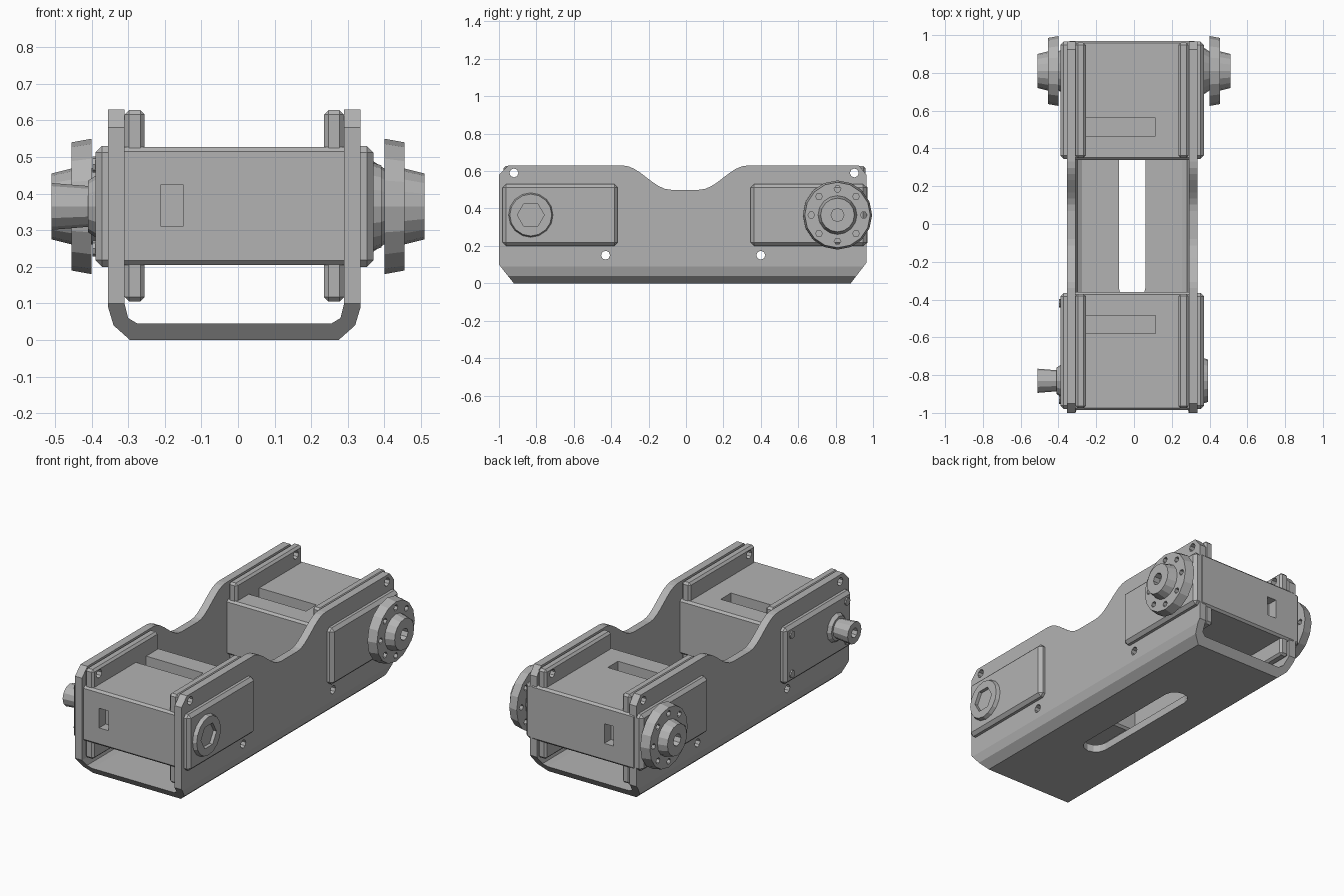
import bpy, bmesh, math
from mathutils import Matrix, Vector

old = bpy.data.objects.get("Cube")
if old:
    bpy.data.objects.remove(old, do_unlink=True)

grey = bpy.data.materials.new("neutral grey")
grey.use_nodes = True
colour = (0.45, 0.45, 0.45, 1)
grey.diffuse_color = colour
grey.node_tree.nodes["Principled BSDF"].inputs["Base Color"].default_value = colour


def finish(name, bm):
    bmesh.ops.recalc_face_normals(bm, faces=bm.faces)
    mesh = bpy.data.meshes.new(name)
    bm.to_mesh(mesh)
    bm.free()
    mesh.materials.append(grey)
    ob = bpy.data.objects.new(name, mesh)
    bpy.context.collection.objects.link(ob)
    return ob


def box(name, lo, hi, bevel=0):
    lo, hi = Vector(lo), Vector(hi)
    bm = bmesh.new()
    bmesh.ops.create_cube(bm, size=1)
    for v in bm.verts:
        v.co = (lo + hi) / 2 + v.co * (hi - lo)
    if bevel:
        bmesh.ops.bevel(bm, geom=bm.edges[:], offset=bevel, segments=1, affect='EDGES')
    return finish(name, bm)


def rod(name, x0, x1, y, z, r0, r1=None, sides=16):
    """Cylinder or cone lying along x, from x0 to x1."""
    bm = bmesh.new()
    turn = Matrix.Translation(((x0 + x1) / 2, y, z)) @ Matrix.Rotation(math.pi / 2, 4, 'Y')
    bmesh.ops.create_cone(bm, cap_ends=True, segments=sides, radius1=r0,
                          radius2=r0 if r1 is None else r1, depth=x1 - x0, matrix=turn)
    return finish(name, bm)


def prism(name, outline, offset):
    """Flat outline extruded along an offset."""
    bm = bmesh.new()
    face = bm.faces.new([bm.verts.new(p) for p in outline])
    new = bmesh.ops.extrude_face_region(bm, geom=[face])["geom"]
    bmesh.ops.translate(bm, vec=offset, verts=[g for g in new if isinstance(g, bmesh.types.BMVert)])
    return finish(name, bm)


def cut(ob, tools, operation='DIFFERENCE', keep=False):
    for tool in tools:
        tool.hide_render = True
        mod = ob.modifiers.new("cut", 'BOOLEAN')
        mod.operation, mod.object, mod.solver = operation, tool, 'EXACT'
        bpy.context.view_layer.objects.active = ob
        bpy.ops.object.modifier_apply(modifier=mod.name)
        if not keep:
            bpy.data.objects.remove(tool, do_unlink=True)


MID = -0.01          # centre plane of channel and motors
AXIS = 0.365         # height of the output axes

# Screw holes through walls and mounting flanges
holes = [rod("hole_cutter", -0.45, 0.45, y, z, 0.024, sides=8)
         for y, z in ((-0.92, 0.59), (0.9, 0.59), (-0.43, 0.15), (0.4, 0.15))]

# U-shaped channel: cross-section, trimmed to the side silhouette
half = [(0.345, 0.66), (0.345, 0.09), (0.33, 0.04), (0.285, 0.0)]
inner = [(0.265, 0.045), (0.29, 0.06), (0.3, 0.1), (0.3, 0.66)]
right = half + [(0, 0), (0, 0.045)] + inner
section = ([(MID + x, -1, z) for x, z in half]
           + [(MID - x, -1, z) for x, z in reversed(half)]
           + [(MID - x, -1, z) for x, z in reversed(inner)]
           + [(MID + x, -1, z) for x, z in inner])
channel = prism("channel_bracket", section, (0, 1.965, 0))

dip = []
for i in range(9):
    t = i / 8
    dip.append((0.33 - 0.26 * t, 0.5 + 0.13 * (0.5 + 0.5 * math.cos(math.pi * t))))
dip += [(-0.01 - y, z) for y, z in reversed(dip)]
side = [(-1.0, 0.1), (-0.92, -0.001), (0.88, -0.001), (0.965, 0.11), (0.965, 0.58), (0.925, 0.63)]
side += dip + [(-0.95, 0.63), (-1.0, 0.58)]
cut(channel, [prism("side_trim", [(-0.6, y, z) for y, z in side], (1.2, 0, 0))], 'INTERSECT')
cut(channel, holes, keep=True)

# Long rounded slot in the channel floor
slot = []
for end, start in ((0.34, 0), (-0.34, math.pi)):
    for i in range(7):
        a = start + math.pi * i / 6
        slot.append((MID + 0.07 * math.cos(a), end + 0.07 * math.sin(a), -0.1))
cut(channel, [prism("slot_cutter", slot, (0, 0, 0.25))])


def motor(name, y0, y1, top_slot, face_y):
    # Main case with a cable window in the outer end and a slot on top
    body = box(name + "_case", (MID - 0.34, y0, 0.205), (MID + 0.34, y1, 0.527), 0.012)
    cut(body, [box("slot_cutter", (-0.255, top_slot, 0.46), (0.115, top_slot + 0.095, 0.6)),
               box("window_cutter", (-0.21, face_y - 0.06, 0.31), (-0.15, face_y + 0.06, 0.425))])
    for s, label in ((-1, "right"), (1, "left")):
        # Raised side cover
        a, b = sorted((MID + s * 0.32, MID + s * 0.38))
        box(f"{name}_{label}_cover", (a, y0 + 0.005, 0.2), (b, y1 - 0.005, 0.53), 0.018)
        # Mounting flange against the channel wall
        a, b = sorted((MID + s * 0.245, MID + s * 0.2995))
        flange = box(f"{name}_{label}_flange", (a, y0 + 0.01, 0.105), (b, y1 - 0.01, 0.628), 0.012)
        cut(flange, holes, keep=True)


motor("front_motor", -0.985, -0.36, -0.58, -0.985)
motor("back_motor", 0.34, 0.97, 0.465, 0.97)
for h in holes:
    bpy.data.objects.remove(h, do_unlink=True)


def horn(name, s):
    """Round output horn with a ring of screw holes and a drilled hub."""
    y = 0.81

    def part(label, a, b, ra, rb, sides=16):
        if s < 0:
            a, b, ra, rb = -b, -a, rb, ra
        return rod(f"{name}_{label}", a, b, y, AXIS, ra, rb, sides)

    part("neck", 0.36, 0.405, 0.13, 0.1)
    disc = part("disc", 0.4, 0.455, 0.185, 0.175)
    tools = []
    for i in range(8):
        a = math.pi * i / 4
        tools.append(rod("hole_cutter", s * 0.43 - 0.1, s * 0.43 + 0.1,
                         y + 0.14 * math.cos(a), AXIS + 0.14 * math.sin(a), 0.018, sides=6))
    cut(disc, tools)
    hub = part("hub", 0.45, 0.51, 0.105, 0.09)
    cut(hub, [part("bore_cutter", 0.47, 0.6, 0.035, 0.035, 8)])


horn("left_horn", 1)
horn("right_horn", -1)

# Idler ring with a hexagonal socket
ring = rod("idler_ring", 0.36, 0.392, -0.83, AXIS, 0.122, 0.112)
cut(ring, [rod("hex_cutter", 0.372, 0.5, -0.83, AXIS, 0.072, sides=6)])

# Bare output shaft on the opposite side
rod("shaft_collar", -0.41, -0.38, -0.83, AXIS, 0.07, 0.09, 12)
shaft = rod("output_shaft", -0.51, -0.4, -0.83, AXIS, 0.064, 0.055, 12)
cut(shaft, [rod("bore_cutter", -0.6, -0.46, -0.83, AXIS, 0.028, sides=8)])

# Small cover screws beside the bare shaft
for y in (-0.93, -0.42):
    for z in (0.25, 0.48):
        rod("cover_screw", -0.398, -0.385, y, z, 0.022, sides=8)
